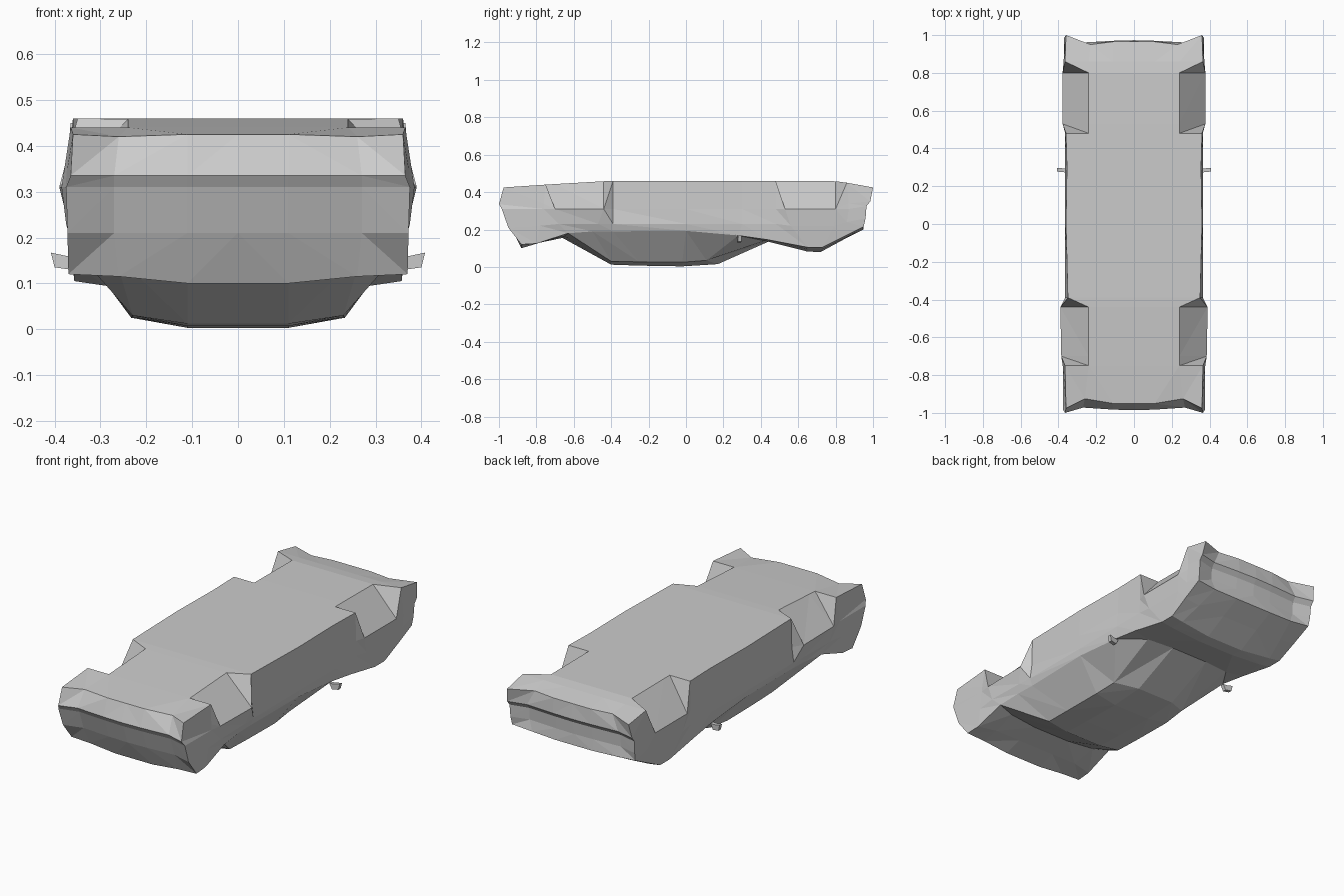
import bpy, bmesh
from mathutils import Vector

cube = bpy.data.objects.get("Cube")
if cube:
    bpy.data.objects.remove(cube, do_unlink=True)

grey = bpy.data.materials.new("body grey")
grey.use_nodes = True
grey.diffuse_color = (0.6, 0.6, 0.6, 1)
grey.node_tree.nodes["Principled BSDF"].inputs["Base Color"].default_value = (0.6, 0.6, 0.6, 1)


def finish(bm, name):
    bmesh.ops.remove_doubles(bm, verts=bm.verts, dist=0.0005)
    bmesh.ops.dissolve_degenerate(bm, edges=bm.edges, dist=0.0005)
    bmesh.ops.recalc_face_normals(bm, faces=bm.faces)
    mesh = bpy.data.meshes.new(name)
    bm.to_mesh(mesh)
    bm.free()
    mesh.materials.append(grey)
    obj = bpy.data.objects.new(name, mesh)
    bpy.context.collection.objects.link(obj)
    return obj


def half_ring(y, floor_z, edge, sides, belt, cant, roof):
    """Floor centre, out to the floor edge, down the side, in to the roof centre."""
    floor = [(0, y, floor_z), (.11, y, floor_z), (.24, y, floor_z)]
    return floor + [edge] + sides + [belt, cant, (.11, *roof), (0, *roof)]


def panel(y, x, belt, cant, roof, low_x=.365):
    """Plain door section with a flat side."""
    sides = [(x + .003, y, .34), (x + .004, y, .31), (low_x, y, .23)]
    return half_ring(y, .46, (x, y, .46), sides, belt, cant, roof)


def arch(y, x, floor_z, low, belt, cant, roof):
    """Wheel arch section, where the floor edge drops to the arch lip."""
    lip = (x, y, .31)
    return half_ring(y, floor_z, lip, [lip, lip, low], belt, cant, roof)


# Front end, with its corners further forward than its middle
front = half_ring(-.95, .425, (.36, -.975, .425),
                  [(.365, -1, .335), (.375, -.985, .31), (.372, -.95, .21)],
                  (.37, -.88, .12), (.26, -.88, .115), (-.88, .10))
front[2] = (.26, -.925, .42)

# Rear end
rear = half_ring(.965, .43, (.36, 1, .425),
                 [(.37, .985, .35), (.37, .965, .325), (.368, .96, .26)],
                 (.365, .95, .215), (.25, .945, .205), (.95, .2))
rear[2] = (.23, .95, .43)

stations = [
    front,
    half_ring(-.75, .44, (.365, -.75, .44),
              [(.374, -.76, .34), (.376, -.76, .31), (.372, -.78, .22)],
              (.368, -.80, .125), (.26, -.78, .13), (-.78, .13)),
    arch(-.70, .385, .443, (.375, -.68, .23), (.362, -.63, .18), (.27, -.65, .165), (-.66, .155)),
    arch(-.44, .39, .458, (.37, -.47, .23), (.355, -.5, .19), (.23, -.40, .03), (-.40, .012)),
    panel(-.39, .35, (.352, -.39, .19), (.232, -.25, .027), (-.25, .007)),
    panel(0, .36, (.358, 0, .193), (.233, -.02, .025), (-.02, .003)),
    panel(.30, .355, (.358, .28, .168), (.225, .11, .035), (.17, .015)),
    panel(.48, .36, (.36, .44, .145), (.26, .42, .14), (.44, .135)),
    arch(.53, .378, .46, (.37, .56, .22), (.357, .65, .105), (.29, .65, .095), (.65, .082)),
    arch(.80, .378, .458, (.37, .79, .22), (.357, .73, .105), (.29, .73, .095), (.72, .08)),
    half_ring(.86, .45, (.365, .86, .45),
              [(.37, .87, .34), (.372, .87, .31), (.37, .86, .24)],
              (.362, .84, .16), (.27, .84, .15), (.84, .145)),
    rear,
]


def cap_rows(ring, inset):
    """Rows of an end panel; inner columns sit slightly back from the corner."""
    rows = [ring[:4]]
    for p in ring[4:7]:
        cols = [(x, p[1] + d * inset, p[2]) for x, d in ((0, .4), (.11, .5), (.27, .8))]
        rows.append(cols + [p])
    return rows + [ring[:6:-1]]


def skin(bm, rows):
    for a, b in zip(rows, rows[1:]):
        for i in range(len(a) - 1):
            corners = [Vector(p) for p in (a[i], a[i + 1], b[i + 1], b[i])]
            for tri in ((0, 1, 2), (0, 2, 3)):
                v = [corners[k] for k in tri]
                if (v[1] - v[0]).cross(v[2] - v[0]).length > 1e-7:
                    bm.faces.new([bm.verts.new(c) for c in v])


def mirror(obj):
    mod = obj.modifiers.new("Mirror", 'MIRROR')
    mod.use_axis[0] = True
    mod.merge_threshold = .0005


# Car shell resting on its roof
bm = bmesh.new()
skin(bm, stations)
skin(bm, cap_rows(front, .035))
skin(bm, cap_rows(rear, -.03))
mirror(finish(bm, "car_body"))

# Door mirrors
bm = bmesh.new()
outline = [(.35, .16), (.375, .16), (.408, .167), (.4, .135), (.365, .13)]
near = [bm.verts.new((x, .272 + (x - .35) * .1, z)) for x, z in outline]
face = bm.faces.new(near)
out = bmesh.ops.extrude_face_region(bm, geom=[face])["geom"]
for v in out:
    if isinstance(v, bmesh.types.BMVert):
        v.co.y += .02
mirror(finish(bm, "door_mirrors"))
